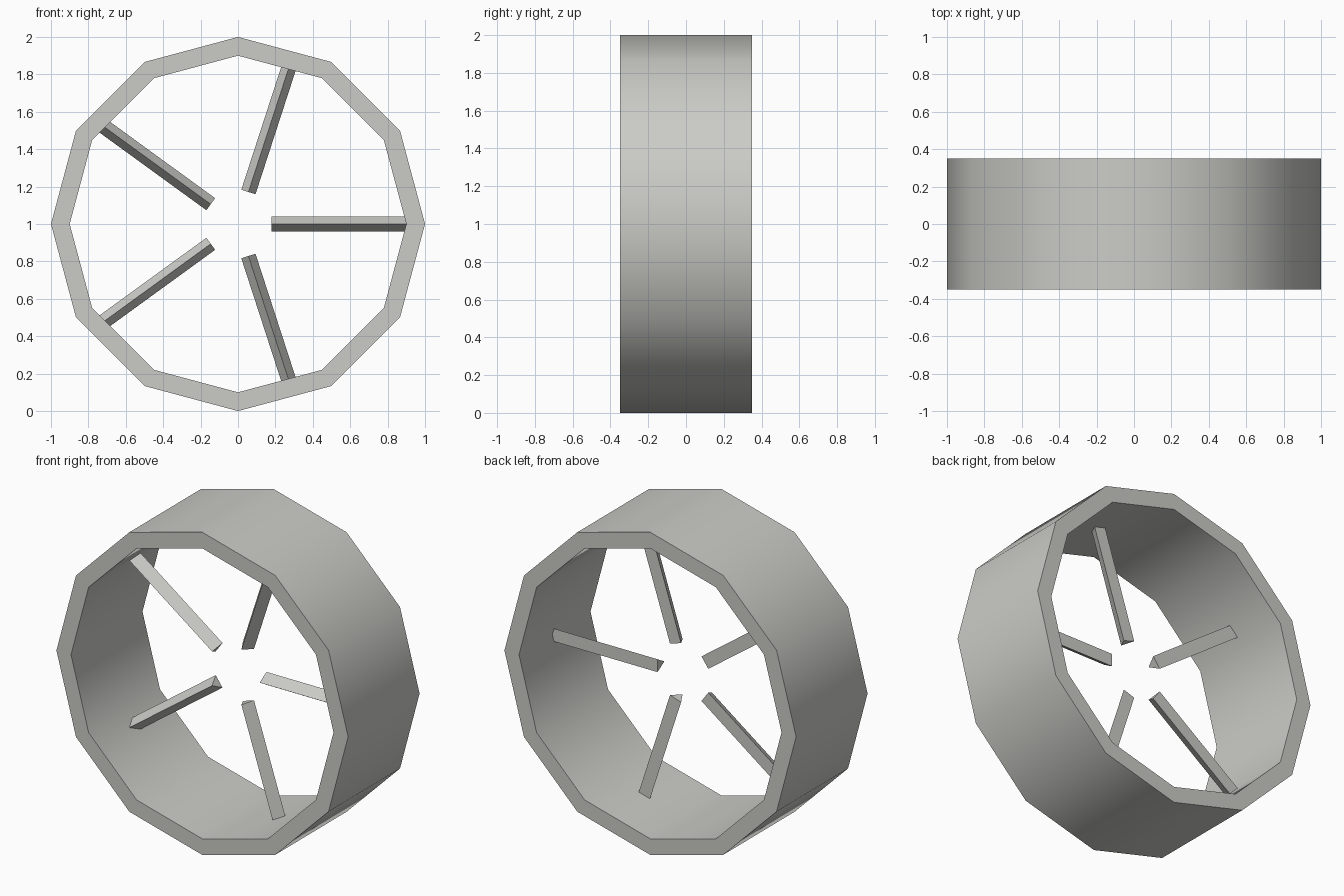
import bpy, bmesh, math
from mathutils import Matrix, Vector

if "Cube" in bpy.data.objects:
    bpy.data.objects.remove(bpy.data.objects["Cube"])

SIDES, SPOKES = 12, 5
HALF_WIDTH = 0.35
CENTRE = Vector((0, 0, 1))

grey = bpy.data.materials.new("warm light grey")
grey.diffuse_color = (0.60, 0.60, 0.57, 1)
grey.use_nodes = True
grey.node_tree.nodes["Principled BSDF"].inputs["Base Color"].default_value = grey.diffuse_color


def make_object(name, bm):
    bmesh.ops.recalc_face_normals(bm, faces=bm.faces)
    mesh = bpy.data.meshes.new(name)
    bm.to_mesh(mesh)
    bm.free()
    mesh.materials.append(grey)
    obj = bpy.data.objects.new(name, mesh)
    bpy.context.collection.objects.link(obj)
    return obj


# Rim: rectangular section swept round twelve sides
bm = bmesh.new()
section = [(1.0, -HALF_WIDTH), (1.0, HALF_WIDTH), (0.9, HALF_WIDTH), (0.9, -HALF_WIDTH)]
rings = []
for i in range(SIDES):
    a = 2 * math.pi * i / SIDES
    rings.append([bm.verts.new(CENTRE + Vector((r * math.cos(a), y, r * math.sin(a))))
                  for r, y in section])
for i in range(SIDES):
    p, q = rings[i], rings[(i + 1) % SIDES]
    for j in range(4):
        k = (j + 1) % 4
        bm.faces.new((p[j], p[k], q[k], q[j]))
rim = make_object("wheel_rim", bm)
bpy.context.view_layer.objects.active = rim
rim.select_set(True)
bpy.ops.object.shade_smooth_by_angle(angle=math.radians(40))

# Spokes: triangular bars with the ridge facing the front
R = 0.046
for n in range(SPOKES):
    bm = bmesh.new()
    ends = []
    for x in (0.18, 0.9):
        ends.append([bm.verts.new((x, -R * math.cos(t), R * math.sin(t)))
                     for t in (2 * math.pi * k / 3 for k in range(3))])
    inner, outer = ends
    bm.faces.new(inner)
    bm.faces.new(outer)
    for j in range(3):
        k = (j + 1) % 3
        bm.faces.new((inner[j], inner[k], outer[k], outer[j]))
    turn = Matrix.Translation(CENTRE) @ Matrix.Rotation(-2 * math.pi * n / SPOKES, 4, 'Y')
    bm.transform(turn)
    make_object(f"spoke_{n + 1}", bm)
